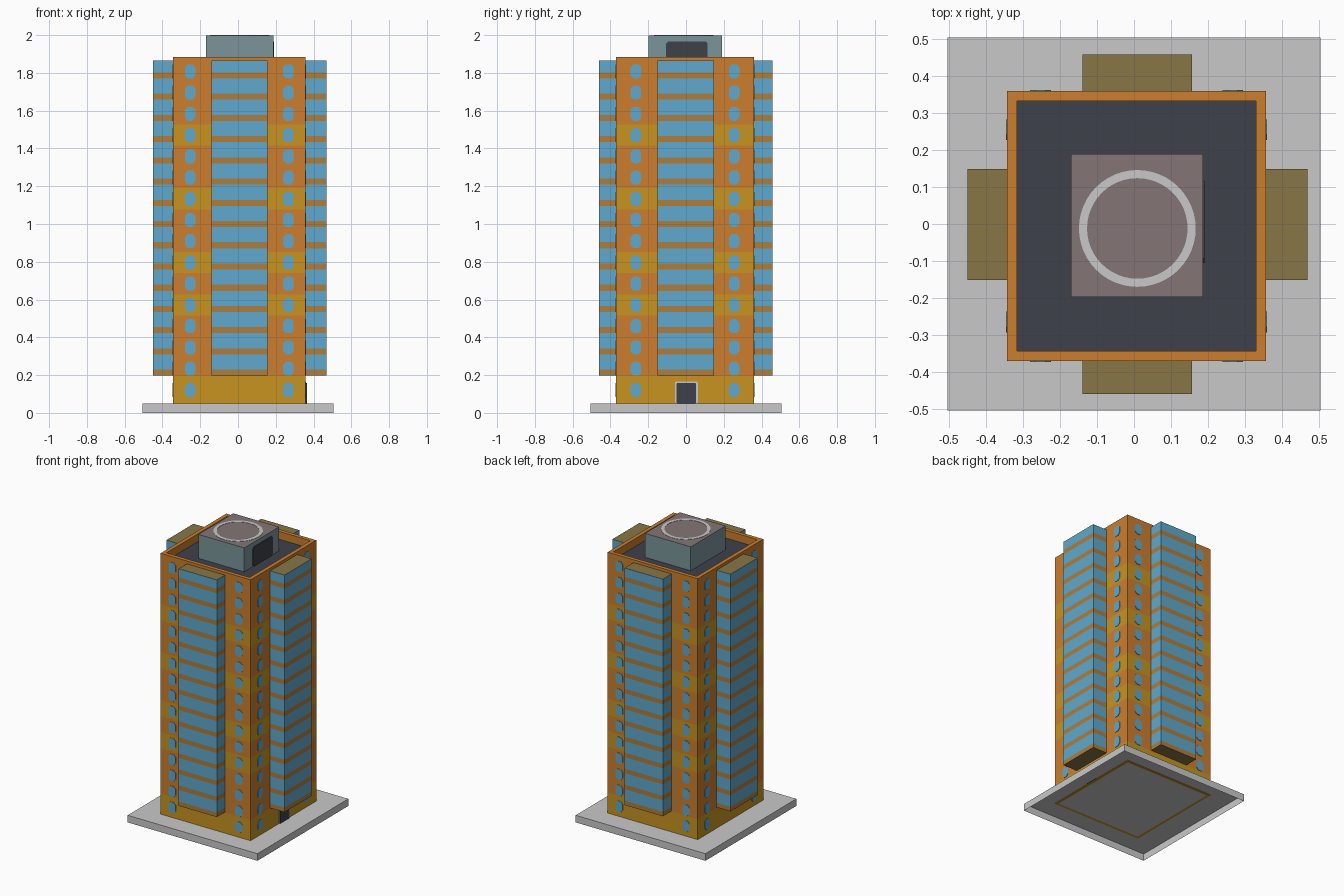
import bpy, bmesh, math
from mathutils import Matrix, Vector

if "Cube" in bpy.data.objects:
    bpy.data.objects.remove(bpy.data.objects["Cube"])


def material(name, r, g, b):
    lin = [(c / 255 / 12.92) if c < 11 else ((c / 255 + 0.055) / 1.055) ** 2.4 for c in (r, g, b)]
    m = bpy.data.materials.new(name)
    m.diffuse_color = (*lin, 1)
    m.use_nodes = True
    m.node_tree.nodes["Principled BSDF"].inputs["Base Color"].default_value = m.diffuse_color
    return m


ORANGE = material("orange_wall", 204, 127, 46)
GOLD = material("gold_wall", 199, 148, 33)
GLASS = material("blue_glass", 96, 170, 205)
GREY = material("light_grey", 201, 201, 201)
SLATE = material("dark_slate", 61, 65, 73)
TEAL = material("grey_teal", 123, 149, 154)
MAUVE = material("grey_mauve", 131, 118, 117)
OLIVE = material("olive", 135, 118, 70)
BROWN = material("brown_band", 174, 126, 62)

FLOOR = 0.1124                       # storey height
X0, X1, Y0, Y1 = -0.343, 0.357, -0.37, 0.36   # tower footprint
TOP, ROOF = 1.885, 1.83
CX, CY = (X0 + X1) / 2, (Y0 + Y1) / 2


def finish(bm, name, mats):
    me = bpy.data.meshes.new(name)
    bm.normal_update()
    bm.to_mesh(me)
    bm.free()
    for m in mats:
        me.materials.append(m)
    ob = bpy.data.objects.new(name, me)
    bpy.context.collection.objects.link(ob)
    return ob


def box(x0, x1, y0, y1, z0, z1, levels=()):
    """Box from bounds, sliced horizontally at the given heights."""
    bm = bmesh.new()
    mat = Matrix.Translation(((x0 + x1) / 2, (y0 + y1) / 2, (z0 + z1) / 2)) @ \
        Matrix.Diagonal((x1 - x0, y1 - y0, z1 - z0, 1))
    bmesh.ops.create_cube(bm, size=1, matrix=mat)
    for z in levels:
        bmesh.ops.bisect_plane(bm, geom=bm.verts[:] + bm.edges[:] + bm.faces[:],
                               plane_co=(0, 0, z), plane_no=(0, 0, 1))
    bm.normal_update()
    return bm


def drop_bottom(bm):
    low = min(v.co.z for v in bm.verts) + 1e-4
    faces = [f for f in bm.faces if all(v.co.z < low for v in f.verts)]
    bmesh.ops.delete(bm, geom=faces, context='FACES')


def plate(bm, frame, u, z0, z1, width, cut, depth):
    """Thin plate with chamfered corners, laid on a wall frame (u, z, outward)."""
    w = width / 2
    pts = [(-w, z0 + cut), (-w + cut, z0), (w - cut, z0), (w, z0 + cut),
           (w, z1 - cut), (w - cut, z1), (-w + cut, z1), (-w, z1 - cut)]
    front = [bm.verts.new(frame @ Vector((u + a, z, depth))) for a, z in pts]
    back = [bm.verts.new(frame @ Vector((u + a, z, 0))) for a, z in pts]
    bm.faces.new(front)
    for i in range(8):
        j = (i + 1) % 8
        bm.faces.new((front[j], front[i], back[i], back[j]))


def wall(ox, oy, nx, ny):
    """Matrix mapping (along wall, height, outward) into space."""
    return Matrix(((-ny, 0, nx, ox), (nx, 0, ny, oy), (0, 1, 0, 0), (0, 0, 0, 1)))


# Base slab, hollow underneath
bm = box(-0.505, 0.505, -0.505, 0.505, 0, 0.05)
drop_bottom(bm)
finish(bm, "base_slab", [GREY])

# Tower with gold storeys and a sunken roof behind a parapet
gold = [(0.05, 0.195)] + [(0.066 + FLOOR * i, 0.066 + FLOOR * (i + 1)) for i in (4, 6, 9, 12)]
bm = box(X0, X1, Y0, Y1, 0.046, TOP, [z for g in gold for z in g])
for f in bm.faces:
    z = f.calc_center_median().z
    f.material_index = int(abs(f.normal.z) < 0.5 and any(a < z < b for a, b in gold))
roof = next(f for f in bm.faces if f.normal.z > 0.5)
bmesh.ops.inset_region(bm, faces=[roof], thickness=0.038)
ext = bmesh.ops.extrude_discrete_faces(bm, faces=[roof])["faces"][0]
bmesh.ops.translate(bm, verts=ext.verts[:], vec=(0, 0, ROOF - TOP))
ext.material_index = 2
# open foot: only the wall thickness shows from below
foot = next(f for f in bm.faces if f.normal.z < -0.5)
foot.material_index = 1
bmesh.ops.inset_region(bm, faces=[foot], thickness=0.025)
bmesh.ops.delete(bm, geom=[foot], context='FACES')
finish(bm, "tower", [ORANGE, GOLD, SLATE])

# Window columns on all four walls
WALLS = {"front": wall(CX, Y0, 0, -1), "back": wall(CX, Y1, 0, 1),
         "left": wall(X0, CY, -1, 0), "right": wall(X1, CY, 1, 0)}
for side, frame in WALLS.items():
    bm = bmesh.new()
    for i in range(16):
        zc = 0.122 + FLOOR * i
        for u in (-0.26, 0.26):
            plate(bm, frame, u, zc - 0.037, zc + 0.037, 0.056, 0.015, 0.003)
    finish(bm, side + "_windows", [GLASS])

# Projecting glazed bays with floor bands
BAYS = {"front": (-0.14, 0.157, -0.46, Y0), "back": (-0.14, 0.157, Y1, 0.458),
        "left": (-0.451, X0, -0.152, 0.149), "right": (X1, 0.469, -0.152, 0.149)}
bands = [(0.197 + FLOOR * i, 0.229 + FLOOR * i) for i in range(15)]
for side, b in BAYS.items():
    bm = box(*b, 0.197, 1.865, [z for g in bands for z in g][1:])
    for f in bm.faces:
        z = f.calc_center_median().z
        if abs(f.normal.z) > 0.5:
            f.material_index = 2
        else:
            f.material_index = int(any(lo < z < hi for lo, hi in bands))
    finish(bm, side + "_bay", [GLASS, BROWN, OLIVE])

# Entrance door with pale surround
bm = bmesh.new()
plate(bm, WALLS["right"], 0.007, 0.05, 0.167, 0.122, 0.006, 0.004)
finish(bm, "door_frame", [GREY])
bm = bmesh.new()
plate(bm, WALLS["right"], 0.007, 0.05, 0.158, 0.104, 0.004, 0.007)
finish(bm, "door", [SLATE])

# Rooftop block with landing pad on top
bm = box(-0.17, 0.187, -0.198, 0.19, ROOF, 1.998)
for f in bm.faces:
    f.material_index = int(f.normal.z > 0.5)
finish(bm, "roof_block", [TEAL, MAUVE])
bm = bmesh.new()
plate(bm, wall(0.187, 0.005, 1, 0), 0, ROOF, 1.967, 0.22, 0.012, 0.004)
finish(bm, "roof_door", [SLATE])

# Painted landing circle
bm = bmesh.new()
ring = []
for i in range(48):
    a = 2 * math.pi * i / 48
    ring.append([bm.verts.new((0.009 + r * math.cos(a), -0.012 + r * math.sin(a), z))
                 for r, z in ((0.158, 1.998), (0.158, 2.0), (0.136, 2.0), (0.136, 1.998))])
for i in range(48):
    p, q = ring[i], ring[(i + 1) % 48]
    for k in range(3):
        bm.faces.new((p[k], q[k], q[k + 1], p[k + 1]))
finish(bm, "landing_circle", [GREY])
